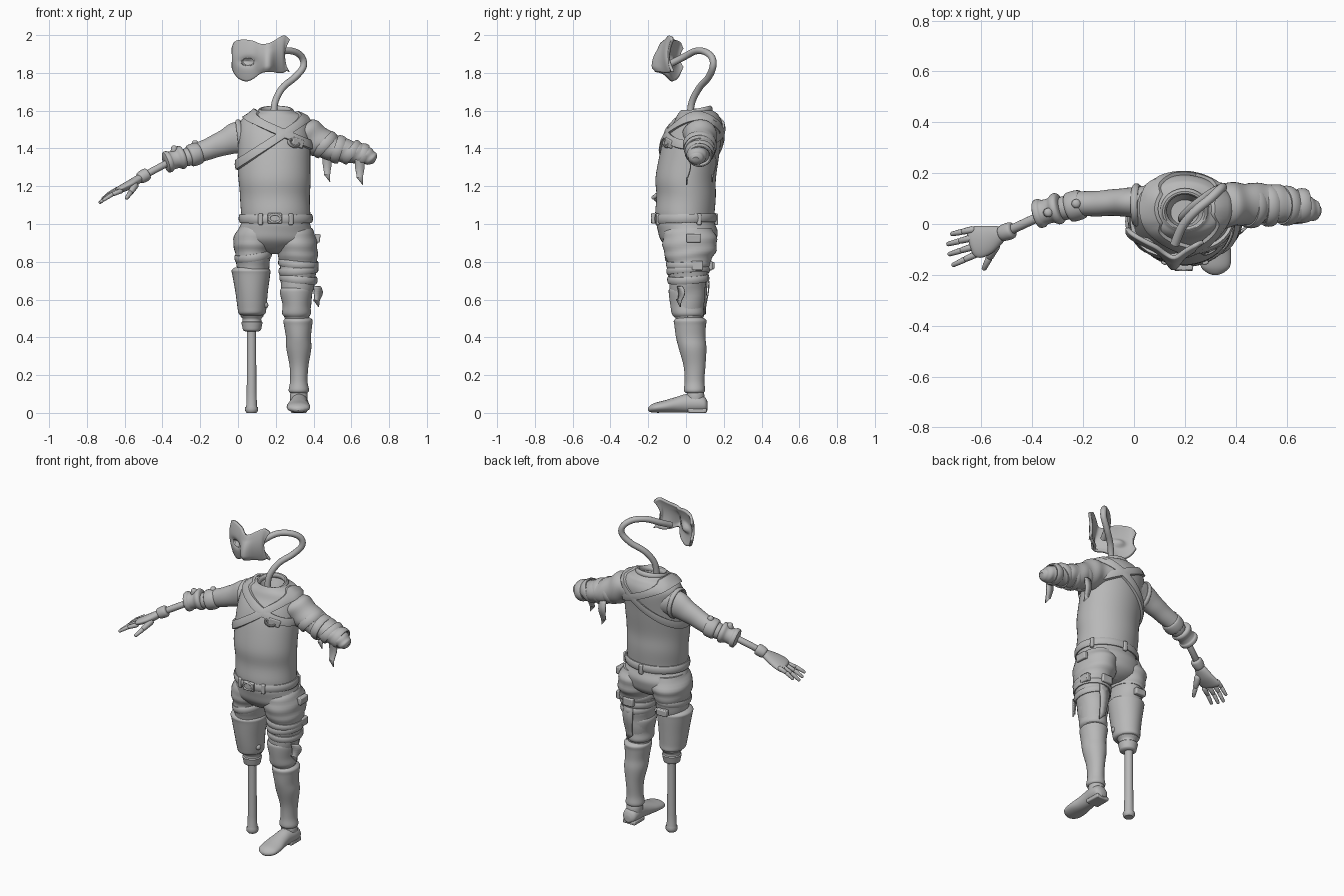
import bpy, bmesh, math
from mathutils import Vector, Euler

gray = bpy.data.materials.new("plain gray")
gray.diffuse_color = (0.48, 0.48, 0.48, 1)


def finish(name, verts, faces, angle=40):
    me = bpy.data.meshes.new(name)
    me.from_pydata(verts, [], faces)
    bm = bmesh.new()
    bm.from_mesh(me)
    bmesh.ops.recalc_face_normals(bm, faces=bm.faces)
    bm.to_mesh(me)
    bm.free()
    me.materials.append(gray)
    ob = bpy.data.objects.new(name, me)
    bpy.context.collection.objects.link(ob)
    bpy.ops.object.select_all(action='DESELECT')
    ob.select_set(True)
    bpy.context.view_layer.objects.active = ob
    bpy.ops.object.shade_smooth_by_angle(angle=math.radians(angle))
    return ob


def spline(rows, sub):
    """Catmull-Rom resampling of rows of numbers."""
    out, n = [], len(rows)
    for i in range(n - 1):
        p = [rows[max(0, min(n - 1, i + k))] for k in (-1, 0, 1, 2)]
        for s in range(sub):
            t = s / sub
            out.append([0.5 * (2 * b + (c - a) * t + (2 * a - 5 * b + 4 * c - d) * t * t
                        + (3 * b - a - 3 * c + d) * t ** 3) for a, b, c, d in zip(*p)])
    return out + [list(rows[-1])]


def loft(name, rows, axis=(0, 0, 1), ref=(1, 0, 0), sub=5, seg=32, fold=0, freq=9, twist=1):
    """Elliptical rings (x, y, z, ra, rb) across one axis, with optional cloth folds."""
    ax = Vector(axis).normalized()
    u = Vector(ref)
    u = (u - ax * u.dot(ax)).normalized()
    w = ax.cross(u)
    rings = spline(rows, sub) if sub > 1 else rows
    verts, faces, n = [], [], len(rings)
    for i, (x, y, z, ra, rb) in enumerate(rings):
        for k in range(seg):
            a = 2 * math.pi * k / seg
            f = 1 + fold * math.sin(freq * 2 * math.pi * i / n + twist * a + 0.8 * math.sin(2 * a))
            verts.append(Vector((x, y, z)) + u * ra * f * math.cos(a) + w * rb * f * math.sin(a))
    for i in range(n - 1):
        for k in range(seg):
            k2 = (k + 1) % seg
            faces.append((i * seg + k, i * seg + k2, (i + 1) * seg + k2, (i + 1) * seg + k))
    faces += [tuple(range(seg)), tuple(range((n - 1) * seg, n * seg))]
    return finish(name, verts, faces)


def rod(name, p, q, r0, r1=None, seg=14):
    """Round-ended rod between two points."""
    p, q = Vector(p), Vector(q)
    r1 = r1 or r0
    d = (q - p).normalized()
    rows = [(*(p + (q - p) * t + d * e), r, r) for t, e, r in (
        (0, -r0 * .7, r0 * .4), (0, -r0 * .3, r0 * .85), (0, r0 * .2, r0),
        (1, -r1 * .6, r1), (1, -r1 * .2, r1 * .8), (1, 0, r1 * .4))]
    return loft(name, rows, d, (0, 1, 0) if abs(d.y) < .8 else (1, 0, 0), 1, seg)


def torus(name, c, ra, rb, r, h, rot=(0, 0, 0), n=36, m=10):
    """Oval band with a rounded section of thickness r and half height h."""
    e = Euler(rot).to_matrix()
    verts, faces = [], []
    for i in range(n):
        a = 2 * math.pi * i / n
        for j in range(m):
            b = 2 * math.pi * j / m
            v = Vector(((ra + r * math.cos(b)) * math.cos(a), (rb + r * math.cos(b)) * math.sin(a), h * math.sin(b)))
            verts.append(Vector(c) + e @ v)
            i2, j2 = (i + 1) % n, (j + 1) % m
            faces.append((i * m + j, i2 * m + j, i2 * m + j2, i * m + j2))
    return finish(name, verts, faces)


def box(name, c, size, rot=(0, 0, 0), bevel=.006):
    e = Euler(rot).to_matrix()
    verts = [Vector(c) + e @ Vector((sx * size[0] / 2, sy * size[1] / 2, sz * size[2] / 2))
             for sx in (-1, 1) for sy in (-1, 1) for sz in (-1, 1)]
    ob = finish(name, verts, [(0, 1, 3, 2), (4, 6, 7, 5), (0, 4, 5, 1), (2, 3, 7, 6), (0, 2, 6, 4), (1, 5, 7, 3)])
    m = ob.modifiers.new("bevel", 'BEVEL')
    m.width, m.segments = bevel, 2
    return ob


def interp(table, t):
    for a, b in zip(table, table[1:]):
        if t <= b[0]:
            f = max(0, (t - a[0]) / (b[0] - a[0]))
            return [p + (q - p) * f for p, q in zip(a[1:], b[1:])]
    return list(table[-1][1:])


# Torso: height, centre x, centre y, half width, half depth
body = [(1.0, .2, -.005, .18, .15), (1.06, .2, -.005, .183, .157), (1.15, .195, 0, .185, .157),
        (1.25, .193, 0, .191, .16), (1.38, .19, .02, .192, .157), (1.48, .19, .045, .187, .147),
        (1.54, .193, .063, .182, .127), (1.575, .198, .063, .15, .11), (1.592, .2, .06, .105, .095)]
rows = [(x, y, z, a, b) for z, x, y, a, b in body]
rows += [(.2, .055, 1.602, .085, .078), (.2, .05, 1.57, .07, .065), (.2, .045, 1.53, .055, .05)]
loft("torso", rows, fold=.006, freq=6, seg=48)
torus("collar", (.2, .052, 1.592), .084, .078, .013, .018, (.22, 0, 0))


def sash(name, mid, amp, width):
    """Strap wrapped diagonally around the torso."""
    verts, faces, n = [], [], 60
    for i in range(n):
        a = 2 * math.pi * i / n
        for off, g in ((-1, .0), (-1, .014), (0, .018), (1, .014), (1, .0)):
            z = mid + amp * math.cos(a) + off * width / 2
            x, y, ra, rb = interp(body, z)
            verts.append((x + (ra + g) * math.cos(a), y + (rb + g) * math.sin(a), z + g * .3))
        for j in range(4):
            i2 = (i + 1) % n
            faces.append((i * 5 + j, i2 * 5 + j, i2 * 5 + j + 1, i * 5 + j + 1))
    return finish(name, verts, faces)


sash("chest_sash", 1.44, .13, .05)
sash("cross_strap", 1.5, -.085, .045)
torus("chest_buckle", (.295, -.1, 1.43), .028, .02, .008, .012, (1.2, .3, .4), 20)
box("buckle_plate", (.315, -.09, 1.43), (.07, .02, .045), (0, .3, .5))

# Belt with buckle and pouches
torus("belt", (.2, -.003, 1.03), .188, .157, .009, .024, (.03, 0, 0), 48)
box("belt_buckle", (.195, -.172, 1.03), (.075, .02, .055))
torus("buckle_ring", (.195, -.18, 1.03), .03, .021, .006, .006, (math.pi / 2, 0, 0), 20)
for x, y, r in ((.12, -.15, -.35), (.28, -.15, .35), (.37, .07, 1.3), (.2, .16, 0)):
    box("belt_loop", (x, y, 1.025), (.025, .02, .06), (0, 0, r))

# Trousers
loft("hips", [(.2, 0, 1.035, .17, .145), (.2, 0, 1.0, .183, .155), (.197, .01, .95, .2, .157),
              (.195, .018, .9, .195, .14), (.19, .025, .86, .12, .1), (.19, .03, .84, .05, .05)],
     fold=.012, freq=3, seg=40)
loft("right_thigh", [(.1, .01, .99, .09, .12), (.09, .018, .92, .115, .142), (.08, .02, .86, .098, .13),
                     (.08, .015, .79, .088, .113), (.075, .015, .7, .08, .09)], fold=.022, freq=4)
loft("left_thigh", [(.295, .015, .98, .095, .12), (.305, .02, .93, .108, .142), (.312, .02, .86, .11, .14),
                    (.32, .015, .8, .1, .115), (.317, .01, .72, .095, .1), (.313, .01, .62, .08, .09),
                    (.312, .015, .5, .065, .07)], fold=.022, freq=6)
for z, x, r, t in ((.79, .32, .1, .1), (.755, .32, .098, -.08), (.71, .32, .094, .1)):
    torus("left_thigh_wrap", (x, .012, z), r, r + .01, .008, .02, (.06, t, 0))
torus("right_thigh_wrap", (.08, .015, .83), .092, .12, .008, .02, (.08, -.15, 0))
box("thigh_pouch", (.42, .04, .925), (.03, .075, .045), (0, .1, 0))
box("thigh_clasp", (.41, .06, .78), (.03, .06, .05))
box("right_thigh_clasp", (.07, .135, .78), (.07, .03, .04))
box("left_thigh_clasp", (.31, .125, .78), (.07, .03, .05))

# Right knee guard and peg leg
loft("right_knee_guard", [(.068, .01, .77, .085, .09), (.068, .01, .755, .102, .106), (.07, .012, .73, .1, .105),
                          (.072, .015, .64, .086, .096), (.074, .02, .56, .077, .086), (.074, .025, .525, .07, .08),
                          (.074, .03, .515, .05, .05)])
loft("peg_cup", [(.074, .035, z, r, r) for z, r in
                 ((.55, .05), (.515, .062), (.5, .05), (.485, .05), (.48, .056), (.45, .05), (.437, .046), (.43, .03))], sub=2)
loft("peg_leg", [(.072, .04, z, r, r) for z, r in
                 ((.45, .025), (.4, .024), (.2, .025), (.04, .028), (.03, .034), (.012, .034), (0, .026))], sub=2)
rod("knee_rivet", (.13, 0, .57), (.158, -.012, .57), .016)

# Left shin guard, boot and foot
loft("left_knee_guard", [(.31, .005, .67, .07, .08), (.308, .003, .655, .083, .093), (.308, .003, .63, .085, .094),
                         (.31, .005, .57, .074, .088), (.31, .01, .525, .076, .085), (.31, .01, .505, .06, .07)])
loft("left_boot", [(.318, .022, .505, .06, .065), (.318, .022, .49, .077, .086), (.318, .022, .46, .074, .083),
                   (.32, .025, .4, .066, .078), (.322, .035, .34, .066, .073), (.323, .045, .25, .05, .058),
                   (.322, .045, .17, .046, .052), (.322, .045, .12, .054, .056), (.322, .045, .105, .045, .045)])
loft("left_ankle", [(.322, .05, .13, .035, .035), (.322, .05, .1, .046, .046), (.322, .05, .06, .045, .05)])
loft("left_foot", [(.325, .115, .035, .02, .02), (.325, .1, .044, .042, .04), (.325, .06, .05, .048, .049),
                   (.323, 0, .05, .046, .049), (.32, -.05, .043, .052, .042), (.32, -.11, .034, .062, .033),
                   (.32, -.165, .027, .058, .026), (.32, -.19, .022, .035, .017), (.32, -.2, .02, .012, .007)],
     (0, -1, 0))
box("sole", (.322, .06, .012), (.085, .1, .024))

# Bandaged left arm
loft("left_sleeve", [(.28, .075, 1.485, .1, .07), (.37, .075, 1.468, .088, .09), (.46, .08, 1.42, .08, .076),
                     (.55, .08, 1.39, .076, .066), (.62, .07, 1.375, .07, .06), (.68, .06, 1.36, .052, .047),
                     (.715, .055, 1.345, .038, .034), (.73, .052, 1.34, .018, .016)],
     (.88, 0, -.45), (0, 1, 0), sub=8, fold=.04, freq=7)
for x, z, r, t in ((.46, 1.42, .074, .25), (.53, 1.395, .068, -.15), (.6, 1.38, .064, .2), (.66, 1.365, .054, -.2)):
    torus("arm_wrap", (x, .072, z), r, r + .006, .009, .024, (0, 2.05 + t, 0))

# Ragged hanging strips
def strip(name, x, y, top, low, w, turn=0):
    verts, faces = [], []
    for i in range(9):
        t = i / 8
        for s in (-1, 1):
            k = w * (.5 + .12 * math.sin(5 * t))
            z = top + (low - top) * t - (.02 * s if i == 8 else 0)
            b = .012 * math.sin(4 * t)
            verts.append((x + s * k * math.cos(turn) + b * math.sin(turn),
                          y + s * k * math.sin(turn) + b * math.cos(turn), z))
        if i:
            faces.append((2 * i - 2, 2 * i - 1, 2 * i + 1, 2 * i))
    ob = finish(name, verts, faces)
    ob.modifiers.new("thickness", 'SOLIDIFY').thickness = .006


strip("inner_arm_strip", .472, .15, 1.38, 1.24, .04)
strip("outer_arm_strip", .645, .015, 1.36, 1.225, .042)
strip("knee_strip", .42, -.035, .67, .58, .045, .6)
strip("back_leg_strip", .32, .112, .77, .54, .055)

# Right arm with jointed elbow
loft("right_sleeve", [(.07, .09, 1.46, .065, .08), (0, .085, 1.457, .06, .085), (-.07, .085, 1.432, .053, .068),
                      (-.15, .08, 1.4, .05, .057), (-.23, .08, 1.37, .048, .052)], (-.95, 0, -.33), (0, 1, 0), fold=.01, freq=4)
torus("armhole_trim", (.01, .075, 1.46), .085, .075, .01, .014, (0, 1.45, 0))
arm = Vector((-.9, -.25, -.3)).normalized()


def along(name, start, prof, axis=arm):
    s = Vector(start)
    return loft(name, [(*(s + axis * d), r, r) for d, r in prof], axis, (0, 1, 0), 3, 28)


along("upper_elbow_cuff", (-.2, .08, 1.378), ((0, .046), (.005, .056), (.03, .06), (.06, .057), (.065, .04)))
along("elbow_joint", (-.22, .077, 1.37), ((0, .03), (.03, .046), (.06, .047), (.1, .035)))
along("forearm_cuff", (-.285, .065, 1.358), ((0, .035), (.006, .058), (.025, .062), (.045, .05), (.075, .05),
                                            (.085, .057), (.105, .055), (.112, .03)))
rod("forearm_rod", (-.36, .035, 1.33), (-.51, -.035, 1.25), .019)
rod("elbow_rivet_a", (-.23, .08, 1.41), (-.225, .08, 1.442), .018)
rod("elbow_rivet_b", (-.34, .045, 1.38), (-.335, .045, 1.415), .018)

# Right hand
hand = Vector((-.8, -.28, -.45)).normalized()
along("wrist_cup", (-.475, -.022, 1.268), ((0, .02), (.006, .032), (.03, .034), (.055, .03), (.06, .02)), hand)
loft("palm", [(-.51, -.037, 1.25, .022, .018), (-.53, -.043, 1.235, .036, .023), (-.57, -.06, 1.21, .055, .024),
              (-.61, -.07, 1.19, .064, .021), (-.635, -.073, 1.178, .06, .017), (-.645, -.075, 1.173, .045, .008)],
     hand, (0, 1, 0))
fingers = (((-.635, -.022, 1.185), (-.72, -.04, 1.13)), ((-.64, -.055, 1.18), (-.735, -.08, 1.11)),
           ((-.635, -.09, 1.175), (-.73, -.12, 1.115)), ((-.62, -.118, 1.175), (-.715, -.163, 1.125)))
for base, tip in fingers:
    b, t = Vector(base), Vector(tip)
    knuckle = b.lerp(t, .5) + Vector((0, 0, .006))
    rod("finger_base", b, knuckle, .014, .012, 10)
    rod("finger_tip", knuckle, t, .012, .009, 10)
rod("thumb_base", (-.545, -.085, 1.205), (-.57, -.135, 1.165), .02, .015, 10)
rod("thumb_tip", (-.57, -.135, 1.165), (-.592, -.18, 1.135), .014, .01, 10)

# Curved neck cable
path = [(.19, .02, 1.54), (.195, .03, 1.64), (.235, .07, 1.72), (.3, .118, 1.775), (.345, .142, 1.83), (.34, .138, 1.88),
        (.3, .1, 1.912), (.24, .05, 1.915), (.19, -.01, 1.885), (.16, -.08, 1.85)]
pts = [Vector(p) for p in spline(path, 6)]
verts, faces, seg = [], [], 14
for i, p in enumerate(pts):
    d = (pts[min(i + 1, len(pts) - 1)] - pts[max(i - 1, 0)]).normalized()
    u = d.cross(Vector((.6, -.8, 0))).normalized()
    w = d.cross(u)
    for k in range(seg):
        a = 2 * math.pi * k / seg
        verts.append(p + .018 * (u * math.cos(a) + w * math.sin(a)))
        if i:
            k2, o = (k + 1) % seg, (i - 1) * seg
            faces.append((o + k, o + k2, o + seg + k2, o + seg + k))
finish("neck_cable", verts, faces)

# Floating half mask: x, bottom, top, depth
mask = [(-.026, 1.83, 1.93, -.035), (-.015, 1.8, 1.96, -.05), (.01, 1.77, 1.972, -.068), (.05, 1.757, 1.973, -.09),
        (.09, 1.775, 1.965, -.11), (.125, 1.8, 1.95, -.135), (.16, 1.81, 1.953, -.15), (.2, 1.803, 1.975, -.125),
        (.235, 1.803, 1.995, -.105), (.255, 1.812, 1.99, -.095), (.272, 1.806, 1.975, -.09)]
cols, n = spline(mask, 4), 22
verts, faces = [], []
for i, (x, lo, hi, y) in enumerate(cols):
    for j in range(n):
        t = j / (n - 1)
        z = lo + (hi - lo) * t
        eye = math.exp(-(((x - .055) / .035) ** 2 + ((z - 1.86) / .02) ** 2))
        nose = math.exp(-((x - .155) / .03) ** 2) * max(0, 1 - abs(t - .15) * 1.6)
        notch = -.03 * max(0, (x - .235) / .037) * math.sin(math.pi * t)
        verts.append((x + notch, y + .03 * eye - .035 * nose + .02 * (2 * t - 1) ** 2, z))
        if i and j:
            o = (i - 1) * n + j
            faces.append((o - 1, o, o + n, o + n - 1))
m = finish("half_mask", verts, faces, 60).modifiers.new("thickness", 'SOLIDIFY')
m.thickness, m.offset = .016, 0
torus("eye_rim", (.055, -.085, 1.86), .038, .022, .006, .008, (math.pi / 2, 0, -.45), 24)
